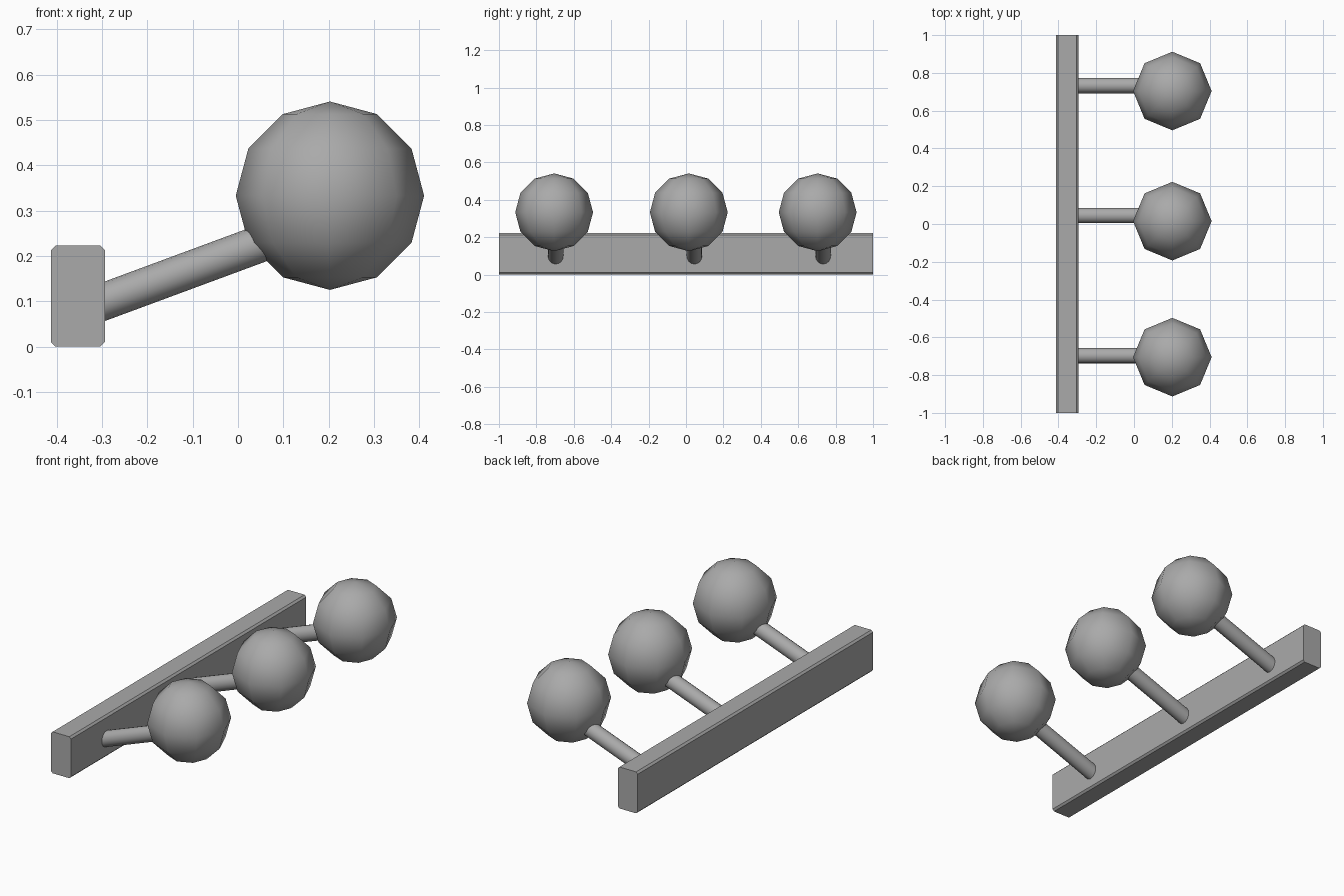
import bpy
from math import radians, sin, cos
from mathutils import Vector

cube = bpy.data.objects.get("Cube")
if cube:
    bpy.data.objects.remove(cube, do_unlink=True)

grey = bpy.data.materials.new("plain grey")
grey.use_nodes = True
colour = (0.4, 0.4, 0.4, 1)
grey.diffuse_color = colour
grey.node_tree.nodes["Principled BSDF"].inputs["Base Color"].default_value = colour


def finish(name, smooth_angle=None):
    obj = bpy.context.object
    obj.name = name
    obj.data.materials.append(grey)
    if smooth_angle:
        bpy.ops.object.shade_smooth_by_angle(angle=radians(smooth_angle))
    return obj


# Mounting bar: chamfered section run along y
x0, x1, top, c = -0.413, -0.294, 0.223, 0.01
section = [(x0 + c, 0), (x1 - c, 0), (x1, c), (x1, top - c),
           (x1 - c, top), (x0 + c, top), (x0, top - c), (x0, c)]
n = len(section)
verts = [(x, y, z) for y in (-1, 1) for x, z in section]
faces = [tuple(range(n)), tuple(reversed(range(n, 2 * n)))]
faces += [(i, i + n, (i + 1) % n + n, (i + 1) % n) for i in range(n)]
mesh = bpy.data.meshes.new("mounting_bar")
mesh.from_pydata(verts, [], faces)
bar = bpy.data.objects.new("mounting_bar", mesh)
bpy.context.collection.objects.link(bar)
mesh.materials.append(grey)

# Three sloping pegs, each with a ball on its end
tilt = radians(20.3)
direction = Vector((cos(tilt), 0, sin(tilt)))
length = 0.44
for label, peg_y, ball_y in (("front", -0.697, -0.705),
                             ("middle", 0.045, 0.015),
                             ("back", 0.733, 0.704)):
    start = Vector((-0.31, peg_y, 0.094))
    bpy.ops.mesh.primitive_cylinder_add(
        vertices=16, radius=0.041, depth=length,
        location=start + direction * length / 2,
        rotation=(0, radians(90) - tilt, 0))
    finish(label + "_peg", 40)

    bpy.ops.mesh.primitive_uv_sphere_add(
        segments=8, ring_count=6, radius=0.208,
        location=(0.203, ball_y, 0.333))
    finish(label + "_ball", 60)
